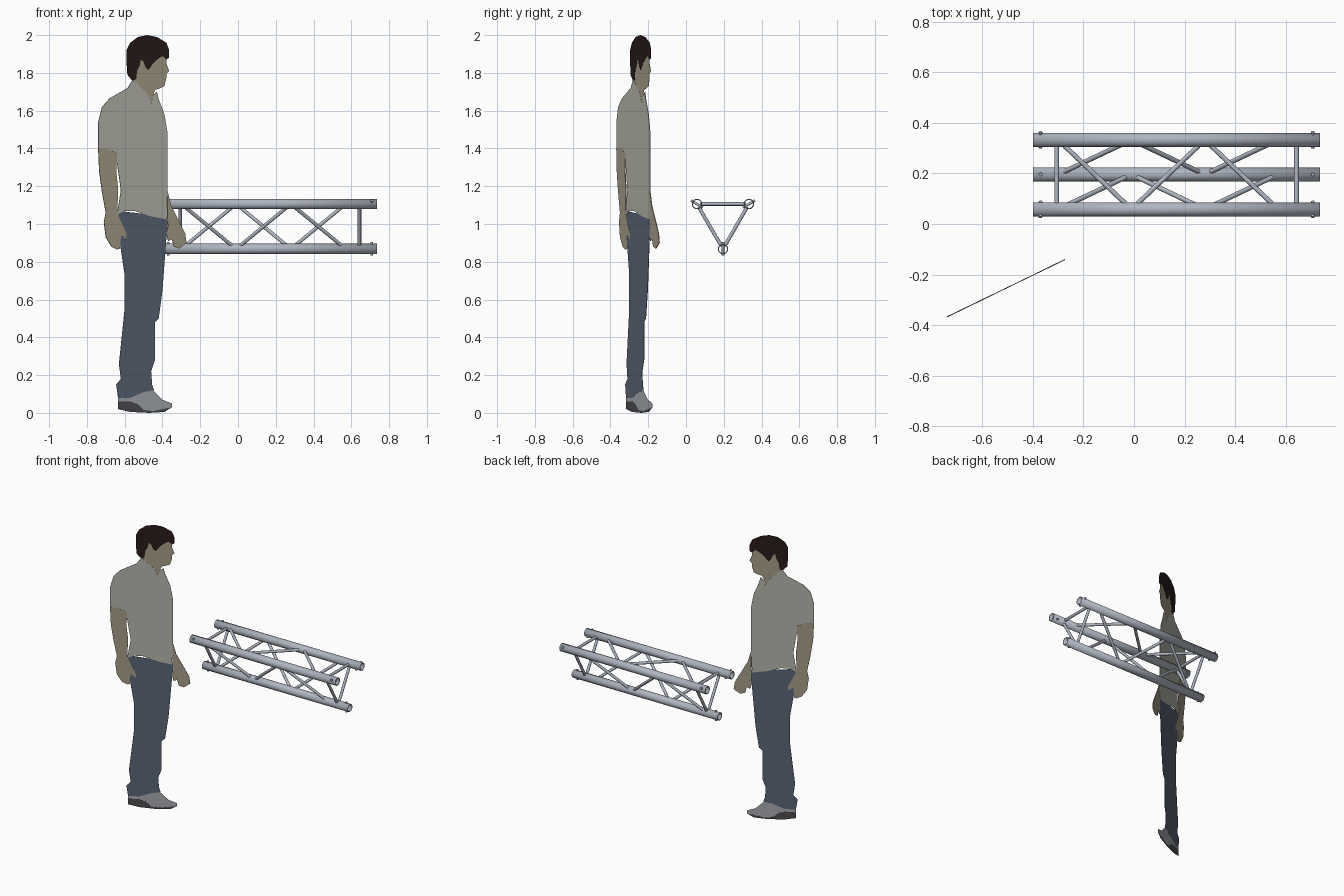
import bpy
import bmesh
import math
from mathutils import Vector

if "Cube" in bpy.data.objects:
    bpy.data.objects.remove(bpy.data.objects["Cube"], do_unlink=True)


def make_material(name, red, green, blue):
    material = bpy.data.materials.new(name)
    material.use_nodes = True
    colour = (red, green, blue, 1)
    material.diffuse_color = colour
    shader = material.node_tree.nodes["Principled BSDF"]
    shader.inputs["Base Color"].default_value = colour
    shader.inputs["Roughness"].default_value = 0.6
    return material


metal = make_material("brushed aluminium", 0.43, 0.47, 0.54)
skin = make_material("tan skin", 0.36, 0.32, 0.23)
hair_brown = make_material("dark brown hair", 0.022, 0.01, 0.01)
cloth = make_material("grey shirt cloth", 0.44, 0.44, 0.39)
denim = make_material("blue denim", 0.095, 0.125, 0.175)
shoe_grey = make_material("light grey shoe", 0.36, 0.38, 0.41)
sole_grey = make_material("dark grey sole", 0.07, 0.07, 0.075)


# ---------- flat standing figure, turned about the vertical ----------
SLOPE = 0.486
OFFSET = -0.008


def flat_part(name, material, layer, outline):
    """Thin plate from an outline in hundredths; higher layers lie outside."""
    bm = bmesh.new()
    verts = []
    for across, up in outline:
        x = across / 100
        verts.append(bm.verts.new((x, x * SLOPE + OFFSET, up / 100)))
    bm.faces.new(verts)
    mesh = bpy.data.meshes.new(name)
    bm.to_mesh(mesh)
    bm.free()
    mesh.materials.append(material)
    part = bpy.data.objects.new(name, mesh)
    bpy.context.collection.objects.link(part)
    plate = part.modifiers.new("plate thickness", 'SOLIDIFY')
    plate.thickness = 0.001 * layer
    plate.offset = 0
    return part


flat_part("head_and_neck", skin, 1, [
    (-38, 190), (-38, 185), (-36.5, 181), (-38, 179.5), (-38, 177),
    (-39, 173), (-41, 172), (-44, 171), (-45, 168), (-44, 165),
    (-47, 163), (-52, 168), (-57, 172), (-55, 177), (-55, 190)])

flat_part("hair", hair_brown, 3, [
    (-59, 192), (-57, 196), (-53, 199), (-48, 200), (-43, 199),
    (-38, 196), (-36.5, 192), (-36.5, 188), (-38, 187), (-40, 189),
    (-43, 187), (-45, 185), (-47.5, 181.5), (-49, 183), (-50, 186),
    (-51.5, 187), (-52, 184), (-53.5, 181), (-54, 176.5), (-56, 176),
    (-58.5, 179), (-59, 186)])

flat_part("shirt", cloth, 3, [
    (-56, 176), (-58.5, 172), (-68, 166.5), (-72, 162), (-74, 154),
    (-74, 140), (-70, 140), (-65, 138), (-64, 132), (-62, 118),
    (-64, 105), (-60, 107), (-55, 107), (-52, 106), (-46, 104),
    (-38, 102.5), (-37.5, 115), (-37.5, 149), (-39, 158), (-42, 166),
    (-43, 170), (-45, 168), (-46, 163.5), (-48, 169), (-54, 175)])

flat_part("rear_arm", skin, 4, [
    (-74, 140), (-70, 140), (-64, 137.5), (-64.5, 128), (-63.5, 118),
    (-64, 106), (-62, 101), (-59, 95), (-59, 91.5), (-62, 94),
    (-62.5, 87), (-64, 86.5), (-67, 88), (-70, 93), (-71, 101),
    (-70, 106), (-72, 117), (-73.5, 128)])

flat_part("front_hand", skin, 4, [
    (-37.5, 118), (-35.5, 110), (-31, 101), (-28, 95), (-27.3, 90),
    (-31, 87), (-34, 88), (-35, 92), (-37, 91), (-38, 95),
    (-37, 99), (-37.5, 103)])

flat_part("trousers", denim, 2, [
    (-64, 107), (-38, 104), (-37, 103), (-38, 92), (-40, 65),
    (-42, 50), (-44, 48), (-44, 28), (-46, 22), (-45.5, 15),
    (-44.5, 12), (-50, 11), (-57, 8), (-63.5, 8), (-64.5, 15),
    (-62, 18), (-63, 26), (-60, 55), (-60, 73), (-62.5, 90)])

flat_part("shoe", shoe_grey, 1, [
    (-63.5, 9), (-63.5, 2), (-57, 1), (-47, 0), (-39, 1), (-35, 3),
    (-35, 5), (-40, 7), (-44, 11), (-46, 13), (-55, 12), (-62, 9)])

flat_part("shoe_sole", sole_grey, 2, [
    (-63.5, 2), (-63.5, 6), (-57, 6), (-53, 4.5), (-50, 1.5),
    (-45, 1), (-35, 3), (-39, 0.5), (-47, 0), (-57, 0.5)])


# ---------- triangular truss ----------
def rod(name, start, end, radius, wall=0):
    """Round bar between two points, or an open tube if a wall is given."""
    start, end = Vector(start), Vector(end)
    span = end - start
    bpy.ops.mesh.primitive_cylinder_add(
        vertices=24, radius=radius, depth=span.length,
        end_fill_type='NOTHING' if wall else 'NGON',
        location=(start + end) / 2,
        rotation=span.to_track_quat('Z', 'Y').to_euler())
    bar = bpy.context.object
    bar.name = name
    bar.data.materials.append(metal)
    bpy.ops.object.shade_smooth_by_angle(angle=math.radians(40))
    if wall:
        hollow = bar.modifiers.new("tube wall", 'SOLIDIFY')
        hollow.thickness = wall
        hollow.offset = -1
    return bar


LEFT_END, RIGHT_END = 0.735, -0.40
TUBE_RADIUS = 0.0275
chords = {
    "front": Vector((0, 0.058, 1.106)),
    "back": Vector((0, 0.333, 1.106)),
    "lower": Vector((0, 0.196, 0.868)),
}
centre = sum(chords.values(), Vector()) / len(chords)


def at(chord, x):
    return chords[chord] + Vector((x, 0, 0))


# Main tubes with a radial locking pin near each end
for label, middle in chords.items():
    rod(label + "_tube", at(label, RIGHT_END), at(label, LEFT_END),
        TUBE_RADIUS, wall=0.006)
    outward = (middle - centre).normalized() * 0.036
    for side, x in (("right", RIGHT_END + 0.03), ("left", LEFT_END - 0.027)):
        rod(f"{label}_{side}_pin", at(label, x) - outward,
            at(label, x) + outward, 0.007)


def brace(name, start, end):
    """Bar between tube centres, trimmed to finish inside the tube walls."""
    rod(name, start.lerp(end, 0.085), end.lerp(start, 0.085), 0.0095)


# Each face has two end bars and a zigzag of three diagonals
STEP = 0.29
for first, second in (("back", "front"), ("front", "lower"), ("lower", "back")):
    face = f"{first}_{second}"
    for side, x in (("right", -0.306), ("left", 0.643)):
        brace(f"{face}_{side}_end_bar", at(first, x), at(second, x))
    for i in range(3):
        x = -0.30 + i * STEP
        a, b = (first, second) if i % 2 == 0 else (second, first)
        brace(f"{face}_diagonal_{i + 1}", at(a, x), at(b, x + STEP))
